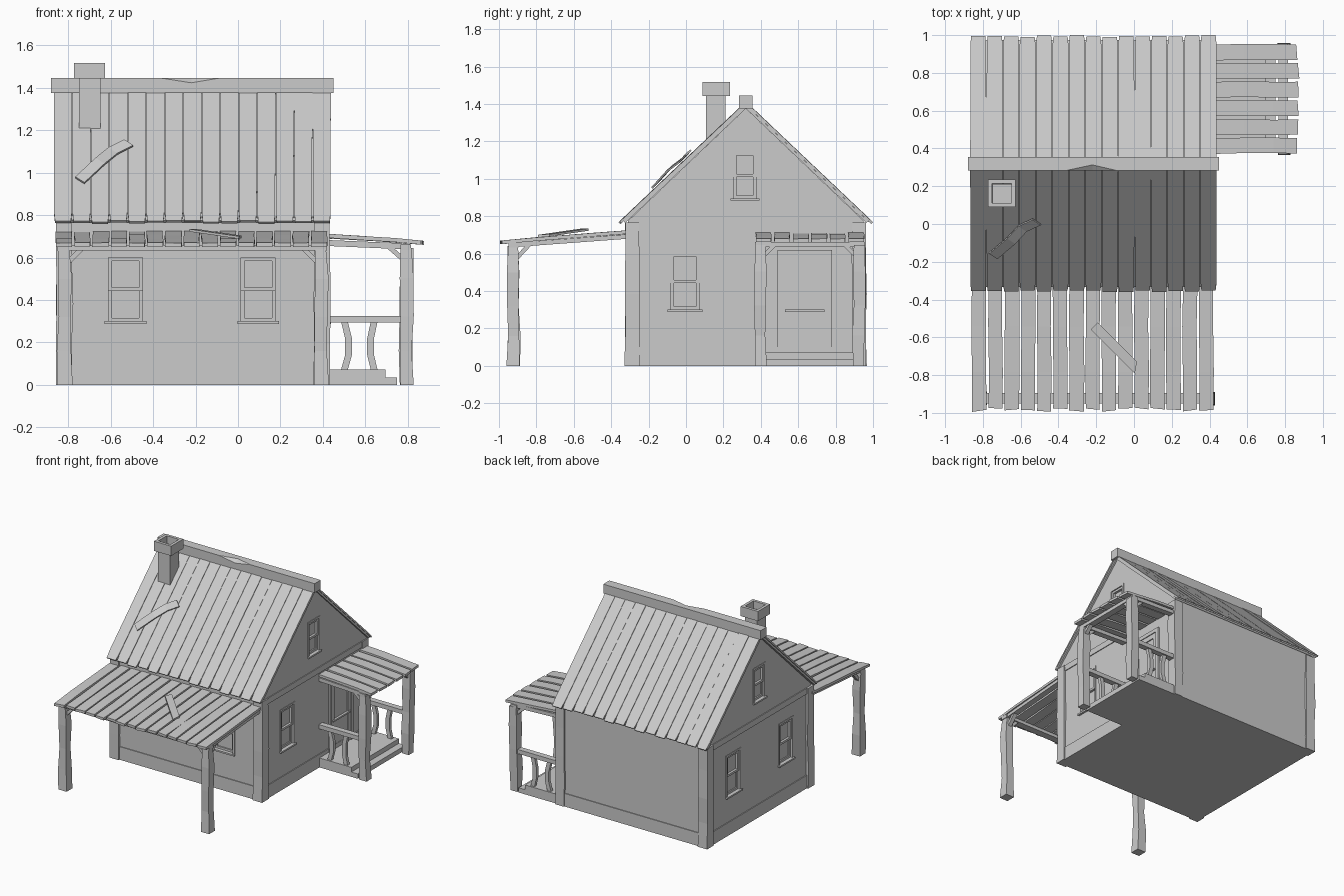
import bpy, bmesh, random
from mathutils import Vector as V

random.seed(4)
if "Cube" in bpy.data.objects:
    bpy.data.objects.remove(bpy.data.objects["Cube"], do_unlink=True)

grey = bpy.data.materials.new("weathered grey")
grey.use_nodes = True
GREY = (0.6, 0.6, 0.6, 1)
grey.diffuse_color = GREY
grey.node_tree.nodes["Principled BSDF"].inputs["Base Color"].default_value = GREY

X, Y, Z = V((1, 0, 0)), V((0, 1, 0)), V((0, 0, 1))
rnd = random.uniform


def finish(bm, name):
    bmesh.ops.recalc_face_normals(bm, faces=bm.faces)
    mesh = bpy.data.meshes.new(name)
    bm.to_mesh(mesh)
    bm.free()
    mesh.materials.append(grey)
    obj = bpy.data.objects.new(name, mesh)
    bpy.context.collection.objects.link(obj)
    return obj


def loft(bm, sections):
    """Skin a row of matching cross-sections and cap both ends."""
    rings = [[bm.verts.new(p) for p in s] for s in sections]
    n = len(rings[0])
    for a, b in zip(rings, rings[1:]):
        for i in range(n):
            bm.faces.new((a[i], a[(i + 1) % n], b[(i + 1) % n], b[i]))
    bm.faces.new(rings[0])
    bm.faces.new(rings[-1][::-1])


def board(bm, path, side, up, width, thick, skew=0.0):
    """Rectangular plank along a path; the path is the centre of its underside."""
    secs = []
    for i, p in enumerate(path):
        p, s, t = V(p), side * width / 2, up * thick
        d = (V(path[-1]) - V(path[0])).normalized() * (skew if i == len(path) - 1 else 0)
        secs.append([p - s - d, p + s + d, p + s + d + t, p - s - d + t])
    loft(bm, secs)


def box(bm, x0, x1, y0, y1, z0, z1):
    loft(bm, [[V((x, y, z)) for x, y in ((x0, y0), (x1, y0), (x1, y1), (x0, y1))] for z in (z0, z1)])


def post(bm, x, y, h, size, wobble=0.005):
    """Hand-hewn upright whose edges wander a little."""
    secs = []
    for f in (0, 0.25, 0.5, 0.78, 1):
        cx, cy, r = x + rnd(-wobble, wobble), y + rnd(-wobble, wobble), size / 2 + rnd(-wobble, wobble)
        secs.append([V((cx + a * r, cy + b * r, f * h)) for a, b in ((-1, -1), (1, -1), (1, 1), (-1, 1))])
    loft(bm, secs)


def hull(bm, pts):
    bmesh.ops.convex_hull(bm, input=[bm.verts.new(p) for p in pts])


# House body
MID = 0.32
XL, XR, YF, YB = -0.84, 0.42, -0.31, 0.95
PROFILE = ((YF, 0), (YB, 0), (YB, 0.775), (MID, 1.375), (YF, 0.775))
bm = bmesh.new()
loft(bm, [[V((x, y, z)) for y, z in PROFILE] for x in (XL, XR)])
walls = finish(bm, "walls")

# Wall frames: origin, along-wall axis, outward axis
FRONT = (V((0, YF, 0)), X, -Y)
BACK = (V((0, YB, 0)), X, Y)
RIGHT = (V((XR, 0, 0)), Y, X)
LEFT = (V((XL, 0, 0)), Y, -X)


def wall_box(bm, wall, u0, u1, z0, z1, d0, d1):
    o, u, n = wall
    loft(bm, [[o + u * a + Z * b + n * d for a, b in ((u0, z0), (u1, z0), (u1, z1), (u0, z1))] for d in (d0, d1)])


def frame(bm, wall, u0, u1, z0, z1, w, d0, d1):
    wall_box(bm, wall, u0, u0 + w, z0, z1, d0, d1)
    wall_box(bm, wall, u1 - w, u1, z0, z1, d0, d1)
    wall_box(bm, wall, u0 + w, u1 - w, z0, z0 + w, d0, d1)
    wall_box(bm, wall, u0 + w, u1 - w, z1 - w, z1, d0, d1)


# Windows: recess, two sashes, trim and sill
WINDOWS = [(FRONT, -0.53, 0.3, 0.6, 0.16), (FRONT, 0.095, 0.3, 0.6, 0.16)]
for wall in (LEFT, RIGHT):
    WINDOWS += [(wall, -0.005, 0.3, 0.6, 0.15), (wall, MID - 0.005, 0.895, 1.14, 0.12)]
WINDOWS.append((LEFT, 0.63, 0.3, 0.6, 0.15))
cut, win = bmesh.new(), bmesh.new()
for wall, c, z0, z1, w in WINDOWS:
    u0, u1, zm = c - w / 2, c + w / 2, (z0 + z1) / 2
    wall_box(cut, wall, u0, u1, z0, z1, -0.022, 0.05)
    frame(win, wall, u0, u1, zm - 0.008, z1, 0.016, -0.022, -0.004)
    frame(win, wall, u0, u1, z0, zm + 0.008, 0.016, -0.022, -0.012)
    wall_box(win, wall, u0 - 0.018, u1 + 0.018, z0 - 0.012, z0, -0.01, 0.016)
    for a, b in ((u0 - 0.015, u0), (u1, u1 + 0.015)):
        wall_box(win, wall, a, b, z0, z1, -0.003, 0.004)
    wall_box(win, wall, u0 - 0.015, u1 + 0.015, z1, z1 + 0.015, -0.003, 0.004)
finish(win, "windows")
cutter = finish(cut, "window_cutter")
mod = walls.modifiers.new("recesses", "BOOLEAN")
mod.operation, mod.solver, mod.object = "DIFFERENCE", "EXACT", cutter
bpy.context.view_layer.objects.active = walls
bpy.ops.object.modifier_apply(modifier=mod.name)
bpy.data.objects.remove(cutter, do_unlink=True)

# Door with a glazed panel
bm = bmesh.new()
frame(bm, RIGHT, 0.49, 0.78, 0.04, 0.62, 0.028, -0.005, 0.014)
frame(bm, RIGHT, 0.518, 0.752, 0.07, 0.592, 0.036, -0.005, 0.008)
wall_box(bm, RIGHT, 0.535, 0.735, 0.07, 0.3, -0.005, 0.006)
wall_box(bm, RIGHT, 0.53, 0.74, 0.288, 0.3, -0.005, 0.018)
finish(bm, "door")

# Base boards all round and belt boards under the gables
bm = bmesh.new()
for wall, u0, u1 in ((FRONT, XL, XR), (BACK, XL, XR), (LEFT, YF, YB), (RIGHT, YF, YB)):
    wall_box(bm, wall, u0, u1, 0, 0.1, -0.005, 0.006)
    if wall in (LEFT, RIGHT):
        wall_box(bm, wall, u0, u1, 0.72, 0.765, -0.005, 0.006)
finish(bm, "trim_boards")

# Corner posts
bm = bmesh.new()
for x in (-0.818, 0.394):
    for y in (-0.287, 0.925):
        post(bm, x, y, 0.765, 0.076, 0.003)
finish(bm, "corner_posts")

# Main roof: deck plus fifteen planks on each slope
RX0, RX1, COUNT = -0.868, 0.438, 15
PITCH = (RX1 - RX0) / COUNT
deck, planks = bmesh.new(), bmesh.new()
for s in (-1, 1):
    down = V((0, s * 0.675, -0.64)).normalized()
    up = V((0, s * 0.64, 0.675)).normalized()
    top = V((0, MID, 1.375))
    length = 0.9
    a, b = top + X * (RX0 + RX1) / 2, top + X * (RX0 + RX1) / 2 + down * (length - 0.012)
    board(deck, [a, b], X, up, RX1 - RX0 - 0.01, 0.014)
    for i in range(COUNT):
        c = top + X * (RX0 + PITCH * (i + 0.5)) + up * 0.013
        end = length + rnd(0.0, 0.012)
        lift = up * rnd(0, 0.003)
        pts = [c + lift, c + down * (end - 0.06) + lift, c + down * end + lift]
        secs = []
        for p, w in zip(pts, (PITCH - 0.002, PITCH - 0.003, PITCH - 0.012)):
            h = X * w / 2
            secs.append([p - h, p + h, p + h + up * 0.012, p - h + up * 0.012])
        loft(planks, secs)
finish(deck, "roof_deck")
finish(planks, "roof_planks")

# Ridge beam with a chip out of its front top edge
bm = bmesh.new()
y0, y1, z0, z1, chip = 0.283, 0.356, 1.375, 1.445, -0.22
for x, notch in ((-0.88, -0.36), (0.45, -0.09)):
    hull(bm, [V((x, y, z)) for y in (y0, y1) for z in (z0, z1)]
         + [V(p) for p in ((chip, y0, z0), (chip, y1, z0), (chip, y1, z1), (notch, y0, z1),
                           (chip, y0, 1.423), (chip, 0.313, z1))])
finish(bm, "ridge_beam")

# Chimney with hollow cap
bm = bmesh.new()
box(bm, -0.75, -0.648, 0.107, 0.212, 1.1, 1.46)
CAP = (V((-0.7, 0, 1.445)), X, Z)
cx, cy = -0.7, 0.162
for a, b, c, d in ((-1, 1, -1, -0.7), (-1, 1, 0.7, 1), (-1, -0.7, -0.7, 0.7), (0.7, 1, -0.7, 0.7)):
    box(bm, cx + a * 0.073, cx + b * 0.073, cy + c * 0.073, cy + d * 0.073, 1.443, 1.517)
finish(bm, "chimney")

# Loose patch boards on the main roof and the front porch
bm = bmesh.new()
slope_up = V((0, -0.64, 0.675)).normalized()
patch = [V((x, y, 1.375 + (y - MID) * 0.948 + lift)) for x, y, lift in
         ((-0.745, -0.165, 0.045), (-0.65, -0.085, 0.058), (-0.59, -0.02, 0.045), (-0.515, 0.015, 0.05))]
along = (patch[-1] - patch[0]).normalized()
board(bm, patch, along.cross(slope_up), slope_up, 0.058, 0.01)
loose = [V((-0.21, -0.54, 0.722)), V((0.01, -0.76, 0.69))]
along = (loose[1] - loose[0]).normalized()
board(bm, loose, along.cross(Z).normalized(), Z, 0.052, 0.012, 0.018)
finish(bm, "patch_boards")


def porch_planks(bm, start, run, side, count, pitch, gap):
    """Uneven planks running down a lean-to roof."""
    for i in range(count):
        c = start + side * pitch * (i + 0.5)
        w = pitch - gap
        path = [c + run * f + side * rnd(-0.003, 0.003) + Z * rnd(0, 0.005) for f in (0, 0.35, 0.7)]
        path.append(c + run * rnd(0.975, 1.0))
        board(bm, path, side, Z, w - rnd(0, 0.006), 0.019, rnd(-0.006, 0.006))


# Front porch: planks, beam, rafters, posts and braces
bm = bmesh.new()
porch_planks(bm, V((-0.862, -0.3, 0.702)), V((0, -0.692, -0.052)), X, COUNT, 0.0858, 0.007)
finish(bm, "front_porch_planks")
bm, br = bmesh.new(), bmesh.new()
box(bm, -0.85, 0.42, -0.95, -0.895, 0.632, 0.656)
for x, s in ((-0.818, 1), (0.39, -1)):
    board(bm, [(x, -0.95, 0.632), (x, -0.3, 0.68)], X, Z, 0.045, 0.024)
    post(br, x, -0.922, 0.64, 0.062)
    board(br, [(x + s * 0.02, -0.92, 0.565), (x + s * 0.09, -0.92, 0.635)], Y, V((-s, 0, 1)).normalized(), 0.03, 0.022)
    board(br, [(x, -0.9, 0.565), (x, -0.83, 0.64)], X, V((0, -1, 1)).normalized(), 0.03, 0.022)
finish(bm, "front_porch_beams")
finish(br, "front_porch_posts")

# Side porch roof
bm = bmesh.new()
porch_planks(bm, V((0.425, 0.365, 0.688)), V((0.447, 0, -0.028)), Y, 6, 0.099, 0.014)
finish(bm, "side_porch_planks")
bm = bmesh.new()
box(bm, 0.765, 0.815, 0.37, 0.955, 0.636, 0.662)
for y in (0.4, 0.925):
    board(bm, [(0.41, y, 0.655), (0.81, y, 0.638)], Y, Z, 0.045, 0.028)
finish(bm, "side_porch_beams")

# Side porch posts, braces and railings
bm, rails = bmesh.new(), bmesh.new()
for y, s in ((0.398, 1), (0.925, -1)):
    post(bm, 0.793, y, 0.645, 0.058, 0.004)
    board(bm, [(0.78, y, 0.575), (0.7, y, 0.645)], Y, V((1, 0, 1)).normalized(), 0.03, 0.022)
    board(bm, [(0.793, y + s * 0.02, 0.575), (0.793, y + s * 0.085, 0.64)], X, V((0, -s, 1)).normalized(), 0.03, 0.022)
    box(rails, 0.42, 0.78, y - 0.022, y + 0.022, 0.293, 0.325)
    for x, bend in ((0.512, 0.014), (0.632, -0.012)):
        board(rails, [(x + bend * k, y - 0.012, z) for k, z in ((-1, 0.06), (0.6, 0.14), (0.6, 0.22), (-0.8, 0.3))],
              X, Y, 0.032, 0.024)
finish(bm, "side_porch_posts")
finish(rails, "side_porch_railings")

# Side porch floor and step
bm = bmesh.new()
box(bm, 0.41, 0.695, 0.375, 0.95, 0, 0.072)
box(bm, 0.69, 0.75, 0.375, 0.95, 0, 0.036)
finish(bm, "side_porch_floor")
